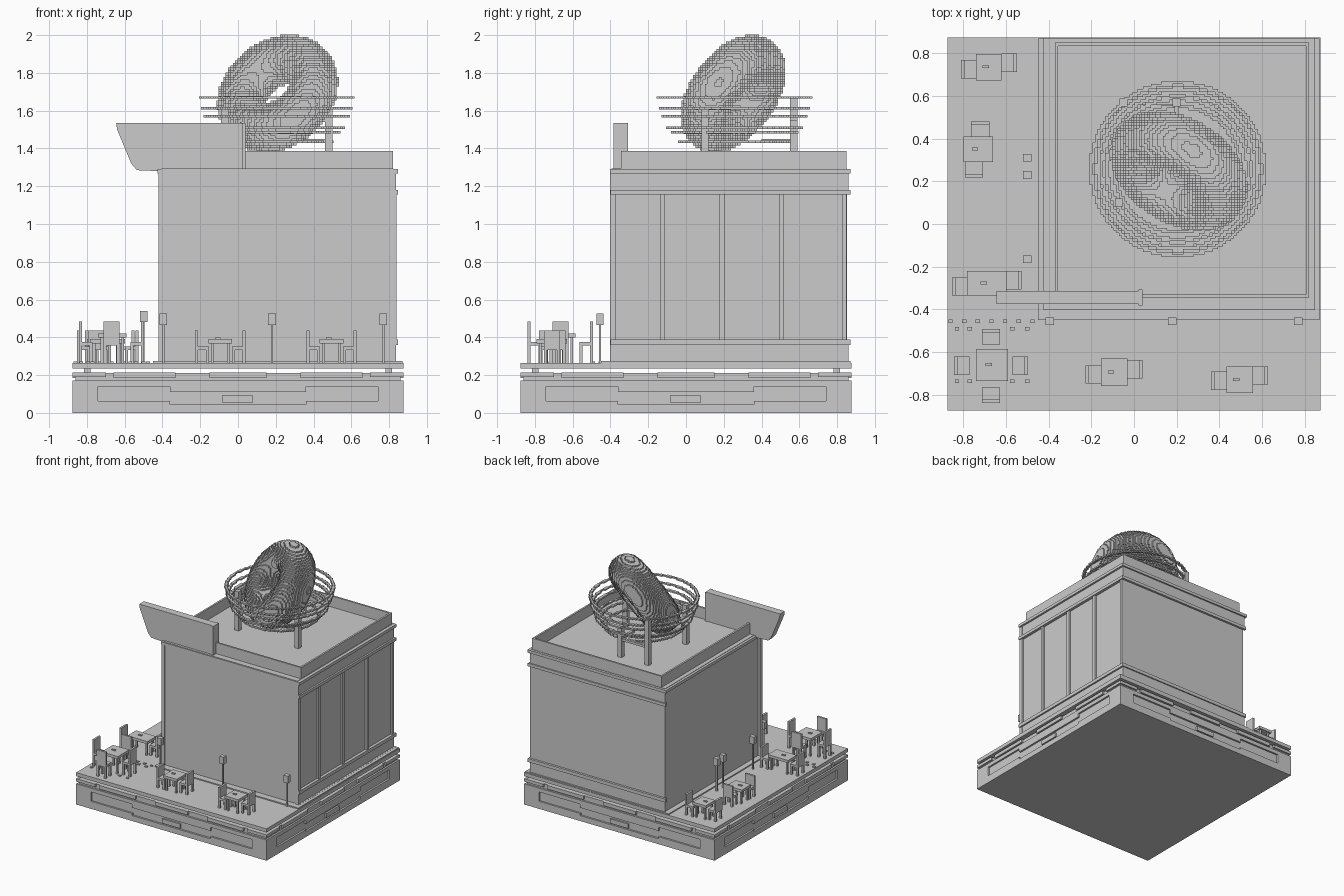
import bpy, bmesh, math
from mathutils import Vector, Matrix

if "Cube" in bpy.data.objects:
    bpy.data.objects.remove(bpy.data.objects["Cube"])


def finish(name, bm):
    me = bpy.data.meshes.new(name)
    bm.normal_update()
    bm.to_mesh(me)
    bm.free()
    ob = bpy.data.objects.new(name, me)
    bpy.context.collection.objects.link(ob)
    return ob


def boxes(name, items, turns=(0,)):
    """Boxes given as x0,x1,y0,y1,z0,z1, repeated at quarter turns about z."""
    bm = bmesh.new()
    for t in turns:
        rot = Matrix.Rotation(t * math.pi / 2, 4, 'Z')
        for x0, x1, y0, y1, z0, z1 in items:
            mid = Vector(((x0 + x1) / 2, (y0 + y1) / 2, (z0 + z1) / 2))
            m = Matrix.Translation(mid) @ Matrix.Diagonal((x1 - x0, y1 - y0, z1 - z0, 1))
            bmesh.ops.create_cube(bm, size=1, matrix=rot @ m)
    return finish(name, bm)


def frame(x0, x1, y0, y1, z0, z1, t):
    """Four boxes forming a rectangular rim of thickness t."""
    return [(x0, x1, y0, y0 + t, z0, z1), (x0, x1, y1 - t, y1, z0, z1),
            (x0, x0 + t, y0 + t, y1 - t, z0, z1), (x1 - t, x1, y0 + t, y1 - t, z0, z1)]


def voxels(name, origin, counts, step, inside):
    """Stepped block surface: only faces between filled and empty cells."""
    o = Vector(origin)
    cells = {(i, j, k) for i in range(counts[0]) for j in range(counts[1]) for k in range(counts[2])
             if inside(o + Vector((i + .5, j + .5, k + .5)) * step)}
    bm, verts = bmesh.new(), {}

    def vert(c):
        if c not in verts:
            verts[c] = bm.verts.new(o + Vector(c) * step)
        return verts[c]

    for c in cells:
        for a in range(3):
            for s in (0, 1):
                n = list(c)
                n[a] += 2 * s - 1
                if tuple(n) in cells:
                    continue
                b, d = (a + 1) % 3, (a + 2) % 3
                quad = []
                for u, v in ((0, 0), (1, 0), (1, 1), (0, 1)):
                    p = list(c)
                    p[a] += s
                    p[b] += u
                    p[d] += v
                    quad.append(vert(tuple(p)))
                bm.faces.new(quad if s else quad[::-1])
    return finish(name, bm)


# Plinth with recessed relief on every side
H = .875
boxes("plinth_core", [(-.86, .86, -.86, .86, 0, .212)])
relief = [(-H, H, -H, -.86, 0, .045), (-H, H, -H, -.86, .14, .172),
          (-.36, .36, -H, -.86, .11, .14), (-.085, .08, -H, -.86, .055, .092)]
for s in (-1, 1):
    for a, b, z0, z1 in ((.74, H, .045, .14), (.36, .74, .045, .062),
                         (.33, .66, .185, .215), (.7, H, .19, .215)):
        relief.append((min(s * a, s * b), max(s * a, s * b), -H, -.86, z0, z1))
relief.append((-.15, .15, -H, -.86, .185, .215))
boxes("plinth_relief", relief, range(4))
boxes("plate_pegs", [(-.815, -.78, -.815, -.78, .21, .24)], range(4))
boxes("terrace_plate", [(-H, H, -H, H, .235, .265)])

# Building
boxes("building_body", [(-.405, .822, -.395, .852, .265, 1.295)])
boxes("building_footing", [(-.45, .87, -.45, .87, .262, .274)])
boxes("cornice", [(-.425, .848, -.402, .872, 1.268, 1.292)])
boxes("parapet", frame(-.37, .82, -.345, .85, 1.29, 1.387, .015))
trim = []
for z0, z1 in ((.265, .275), (.36, .388), (1.155, 1.18)):
    trim += [(.82, .846, -.4, .87, z0, z1), (-.42, .846, .85, .87, z0, z1)]
boxes("wall_bands", trim)
boxes("wall_lower_panels", [(.82, .832, -.395, .86, .265, .365), (-.41, .83, .85, .86, .265, .365),
                            (.82, .832, -.395, .86, 1.175, 1.27), (-.41, .83, .85, .86, 1.175, 1.27)])
boxes("side_pilasters", [(.82, .838, y - .013, y + .013, .38, 1.16)
                         for y in (-.383, -.125, .19, .507, .838)])
boxes("front_corner_posts", [(-.42, -.395, -.402, -.37, .265, 1.27), (.81, .836, -.402, -.37, .265, 1.27)])

# Projecting signboard with a slanted end
bm = bmesh.new()
outline = [(.02, 1.29), (.02, 1.535), (-.645, 1.535), (-.64, 1.5), (-.565, 1.32), (-.535, 1.285), (-.42, 1.28)]
face = bm.faces.new([bm.verts.new((x, -.375, z)) for x, z in outline])
ext = bmesh.ops.extrude_face_region(bm, geom=[face])
bmesh.ops.translate(bm, vec=(0, .062, 0), verts=[v for v in ext["geom"] if isinstance(v, bmesh.types.BMVert)])
bmesh.ops.recalc_face_normals(bm, faces=bm.faces)
finish("signboard", bm)
boxes("signboard_end", [(.02, .04, -.383, -.308, 1.29, 1.535)])

# Tilted stepped ring on the roof
R, r, S = .213, .13, .0125
mid = Vector((.21, .25, 1.69))
axis = Vector((-.45, -.71, .535)).normalized()


def in_ring(p):
    q = p - mid
    h = q.dot(axis)
    return math.hypot((q - axis * h).length - R, h) < r


voxels("roof_ring", mid - Vector((27, 27, 27)) * S, (54, 54, 54), S, in_ring)

# Hoops of the wire basket
BX, BY = .205, .257
for n, (z, rad) in enumerate(((1.67, .404), (1.613, .392), (1.57, .375),
                              (1.51, .355), (1.485, .33), (1.435, .295))):
    voxels("basket_hoop_%d" % n, (BX - 34 * S, BY - 34 * S, z - S / 2), (68, 68, 1), S,
           lambda p, rad=rad: abs(math.hypot(p.x - BX, p.y - BY) - rad) < .0095)

# Basket legs
boxes("basket_legs", [(x - .019, x + .019, y - .019, y + .019, 1.29, z)
                      for x, y, z in ((.48, .1, 1.62), (-.05, .57, 1.67), (.2, .57, 1.55), (-.07, .1, 1.62))])
boxes("basket_braces", [(-.05, .2, .56, .58, 1.43, 1.45), (.19, .21, .4, .57, 1.43, 1.45),
                        (.34, .48, .09, .11, 1.43, 1.45)])


# Terrace furniture
F = .265


def table(name, x, y, w, d, top):
    legs = [(x + sx * (w / 2 - .02) - .007, x + sx * (w / 2 - .02) + .007,
             y + sy * (d / 2 - .02) - .007, y + sy * (d / 2 - .02) + .007, F, top - .02)
            for sx in (-1, 1) for sy in (-1, 1)]
    boxes(name, legs + [(x - w / 2, x + w / 2, y - d / 2, y + d / 2, top - .022, top),
                        (x - .03, x, y - .005, y + .008, top, top + .008)])


def chair(name, x, y, turn, back):
    """Chair whose back is at local -x, turned in quarter turns."""
    seat = F + (back - F) * .5
    parts = [(-.036, .036, -.043, .043, seat - .018, seat), (-.036, -.02, -.043, .043, seat, back)]
    parts += [(sx * .028 - .008, sx * .028 + .008, sy * .034 - .008, sy * .034 + .008, F, seat - .01)
              for sx in (-1, 1) for sy in (-1, 1)]
    ob = boxes(name, parts)
    ob.matrix_world = Matrix.Translation((x, y, 0)) @ Matrix.Rotation(turn * math.pi / 2, 4, 'Z')


# Two-seat groups: table centre, then the sideways shift of each chair
for n, (x, y, w, d, lo, hi, vertical) in enumerate((
        (-.68, .735, .12, .125, -.01, .02, 0), (-.73, .35, .14, .12, .02, -.01, 1),
        (-.69, -.278, .185, .115, -.015, .015, 0), (-.093, -.695, .125, .13, -.01, .015, 0),
        (.495, -.73, .125, .125, -.005, .02, 0))):
    table("table_%d" % n, x, y, w, d, .39)
    for s, shift, tag in ((-1, lo, "a"), (1, hi, "b")):
        off = s * ((d if vertical else w) / 2 + .035)
        px, py = (x - shift, y + off) if vertical else (x + off, y + shift)
        chair("chair_%d%s" % (n, tag), px, py, (0 if s < 0 else 2) + vertical, .437)

# Four-seat corner group
table("corner_table", -.665, -.66, .15, .15, .42)
for t in range(4):
    ang = t * math.pi / 2
    chair("corner_chair_%d" % t, -.67 - .137 * math.cos(ang), -.665 - .137 * math.sin(ang), t, .485)

# Lamp posts
lamps = []
for x, y, z in ((-.395, -.455, .525), (.18, -.455, .525), (.77, -.455, .525),
                (-.5, .31, .54), (-.5, .23, .54), (-.5, -.165, .54)):
    lamps += [(x - .006, x + .006, y - .006, y + .006, F, z - .05),
              (x - .02, x + .02, y - .018, y + .018, z - .06, z)]
boxes("lamp_posts", lamps)

# Small floor studs
studs = [(-.86 + i * .064, -.455) for i in range(7)]
studs += [(x, y) for x in (-.83, -.77, -.57, -.5) for y in (-.49, -.737)]
boxes("floor_studs", [(x - .01, x + .01, y - .008, y + .008, F, F + .008) for x, y in studs])
